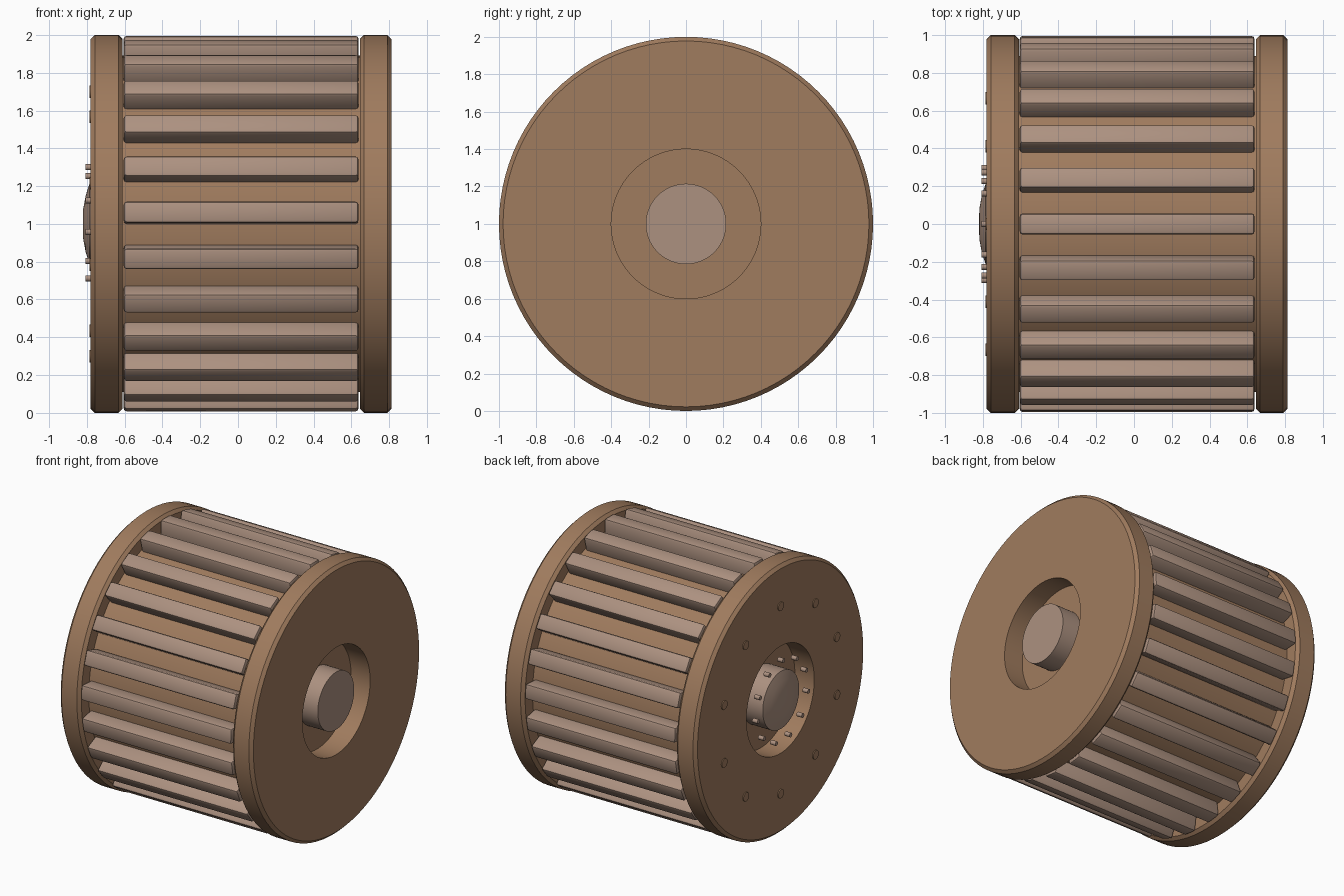
import bpy, bmesh, math
from mathutils import Matrix, Vector

if "Cube" in bpy.data.objects:
    bpy.data.objects.remove(bpy.data.objects["Cube"])


def material(name, rgb):
    m = bpy.data.materials.new(name)
    m.diffuse_color = (*rgb, 1)
    m.use_nodes = True
    m.node_tree.nodes["Principled BSDF"].inputs["Base Color"].default_value = m.diffuse_color
    return m


BROWN = material("warm brown", (0.352, 0.200, 0.112))
TAUPE = material("pale taupe", (0.413, 0.283, 0.216))


def finish(name, bm, mat, smooth=True):
    bmesh.ops.recalc_face_normals(bm, faces=bm.faces)
    me = bpy.data.meshes.new(name)
    bm.to_mesh(me)
    bm.free()
    me.materials.append(mat)
    ob = bpy.data.objects.new(name, me)
    bpy.context.collection.objects.link(ob)
    if smooth:
        bpy.ops.object.select_all(action='DESELECT')
        ob.select_set(True)
        bpy.context.view_layer.objects.active = ob
        bpy.ops.object.shade_smooth_by_angle(angle=math.radians(35))
    return ob


def lathe(name, profile, mat, closed=False, steps=96):
    """Revolve (x, radius) points about the lengthwise axis at z = 1."""
    bm = bmesh.new()
    verts = [bm.verts.new((x, 0, 1 + r)) for x, r in profile]
    edges = [bm.edges.new(p) for p in zip(verts, verts[1:])]
    if closed:
        edges.append(bm.edges.new((verts[-1], verts[0])))
    bmesh.ops.spin(bm, geom=verts + edges, cent=(0, 0, 1), axis=(1, 0, 0),
                   angle=math.tau, steps=steps, use_duplicate=False)
    bmesh.ops.remove_doubles(bm, verts=bm.verts, dist=0.0001)
    return finish(name, bm, mat)


def flange(name, x0, x1):
    b = 0.022
    lathe(name, [(x0, 0.4), (x0, 1 - b), (x0 + b, 1), (x1 - b, 1),
                 (x1, 1 - b), (x1, 0.4)], BROWN, closed=True)


def bolt_circle(name, count, ring, radius, x0, x1, mat):
    bm = bmesh.new()
    for i in range(count):
        a = math.tau * i / count
        pos = Vector(((x0 + x1) / 2, ring * math.sin(a), 1 + ring * math.cos(a)))
        bmesh.ops.create_cone(
            bm, cap_ends=True, segments=16, radius1=radius, radius2=radius,
            depth=x1 - x0,
            matrix=Matrix.Translation(pos) @ Matrix.Rotation(math.pi / 2, 4, 'Y'))
    finish(name, bm, mat)


# End flanges with a central opening, and the drum core between them
flange("left_flange", -0.78, -0.61)
flange("right_flange", 0.645, 0.812)
lathe("drum_core", [(-0.62, 0), (-0.62, 0.89), (0.655, 0.89), (0.655, 0)], BROWN)

# Axle with a gently domed left end
lathe("axle", [(-0.82, 0), (-0.819, 0.08), (-0.806, 0.15), (-0.785, 0.215),
               (0.81, 0.215), (0.81, 0)], TAUPE)

# Lengthwise slats around the drum
SLATS = 25
X0, X1, R0, R1, W = -0.605, 0.638, 0.86, 0.995, 0.112
bm = bmesh.new()
for i in range(SLATS):
    turn = (Matrix.Translation((0, 0, 1))
            @ Matrix.Rotation(math.tau * i / SLATS, 4, 'X'))
    place = Matrix.Translation(((X0 + X1) / 2, 0, (R0 + R1) / 2))
    size = Matrix.Diagonal((X1 - X0, W, R1 - R0, 1))
    bmesh.ops.create_cube(bm, size=1, matrix=turn @ place @ size)
bmesh.ops.bevel(bm, geom=list(bm.edges), offset=0.016, segments=2,
                profile=0.5, affect='EDGES')
finish("drum_slats", bm, TAUPE)

# Fasteners on the left end
bolt_circle("flange_bolts", 10, 0.70, 0.033, -0.787, -0.77, BROWN)
bolt_circle("hub_bolts", 11, 0.30, 0.016, -0.808, -0.765, TAUPE)
